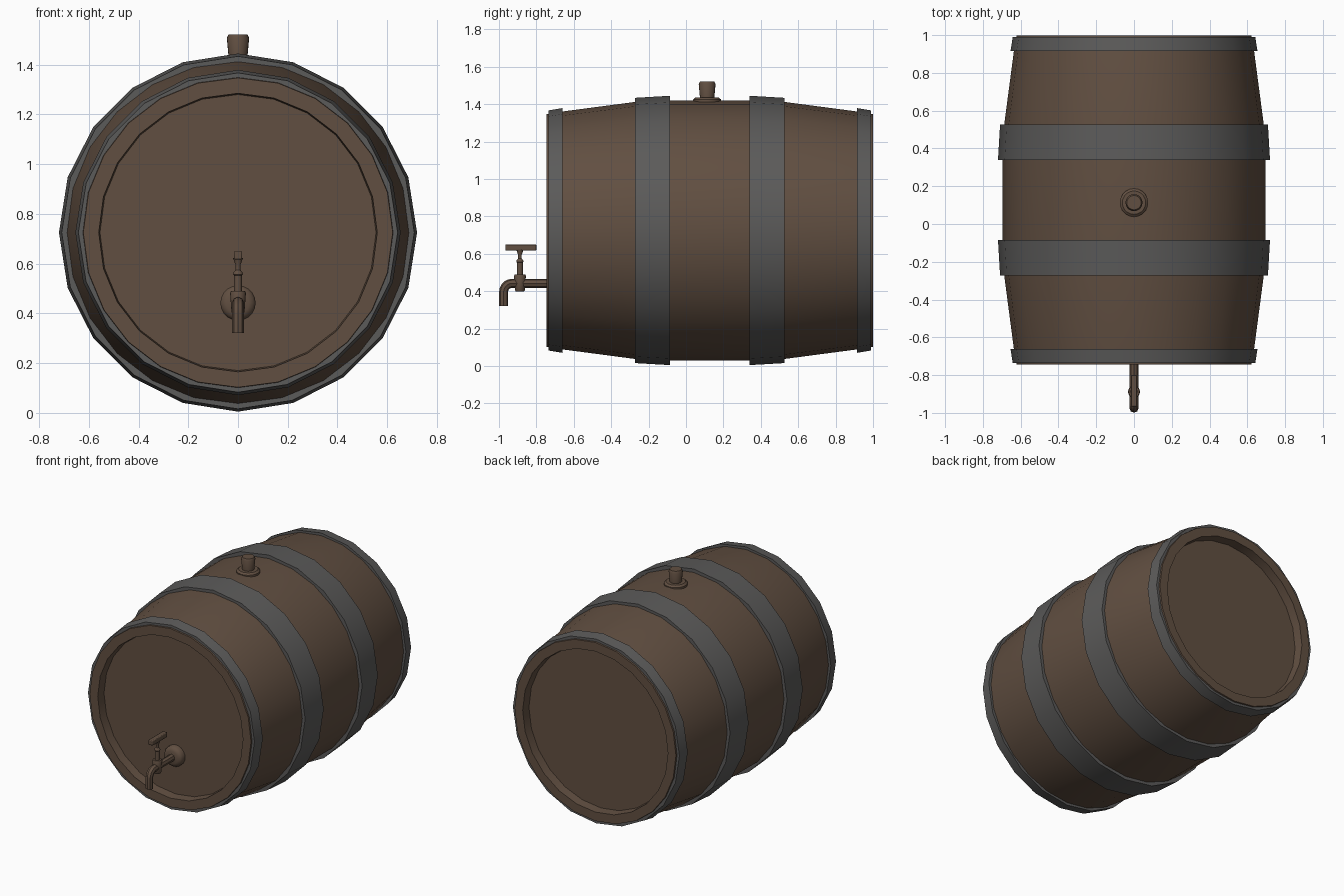
import bpy, bmesh, math
from mathutils import Vector, Matrix

if "Cube" in bpy.data.objects:
    bpy.data.objects.remove(bpy.data.objects["Cube"])


def material(name, rgb):
    m = bpy.data.materials.new(name)
    m.diffuse_color = (*rgb, 1)
    m.use_nodes = True
    m.node_tree.nodes["Principled BSDF"].inputs["Base Color"].default_value = m.diffuse_color
    return m


WOOD = material("dark brown wood", (0.12, 0.078, 0.053))
IRON = material("dark grey iron", (0.105, 0.103, 0.101))
ZC, YC = 0.725, 0.127   # barrel axis height and mid length


def finish(ob, mat, angle):
    ob.data.materials.clear()
    ob.data.materials.append(mat)
    bpy.ops.object.select_all(action='DESELECT')
    ob.select_set(True)
    bpy.context.view_layer.objects.active = ob
    bpy.ops.object.shade_smooth_by_angle(angle=math.radians(angle))
    return ob


def lathe(name, profile, sides, mat, loc, axis='Z', closed=False, angle=35):
    """Spin (radius, height) points round an axis; open profiles get end caps."""
    bm = bmesh.new()
    rings = []
    for r, h in profile:
        ring = []
        for i in range(sides):
            a = 2 * math.pi * i / sides
            ring.append(bm.verts.new((r * math.cos(a), r * math.sin(a), h)))
        rings.append(ring)
    pairs = list(zip(rings, rings[1:]))
    if closed:
        pairs.append((rings[-1], rings[0]))
    else:
        bm.faces.new(rings[0])
        bm.faces.new(rings[-1])
    for a, b in pairs:
        for i in range(sides):
            j = (i + 1) % sides
            bm.faces.new((a[i], a[j], b[j], b[i]))
    if axis == 'Y':   # height runs along +y
        bmesh.ops.rotate(bm, verts=bm.verts, matrix=Matrix.Rotation(-math.pi / 2, 3, 'X'))
    bmesh.ops.recalc_face_normals(bm, faces=bm.faces)
    me = bpy.data.meshes.new(name)
    bm.to_mesh(me)
    bm.free()
    ob = bpy.data.objects.new(name, me)
    ob.location = loc
    bpy.context.collection.objects.link(ob)
    return finish(ob, mat, angle)


def box(name, size, loc, mat, bevel):
    bpy.ops.mesh.primitive_cube_add(size=1, location=loc)
    ob = bpy.context.object
    ob.name = name
    ob.scale = size
    bpy.ops.object.transform_apply(location=False, rotation=False, scale=True)
    b = ob.modifiers.new("bevel", 'BEVEL')
    b.width, b.segments = bevel, 2
    return finish(ob, mat, 35)


# Staved body with recessed heads, mirrored about the mid length
half = [(0.555, 0.81), (0.56, 0.872), (0.622, 0.872), (0.635, 0.795),
        (0.687, 0.40), (0.696, 0.21)]
body = half + [(r, -h) for r, h in reversed(half)]
lathe("barrel_body", body, 24, WOOD, (0, YC, ZC), 'Y')

# Iron hoops: thin tapered rings, wider edge toward the middle
hoops = {"end_hoop": [(0.615, 0.862), (0.642, 0.862), (0.654, 0.788), (0.62, 0.788)],
         "middle_hoop": [(0.67, 0.40), (0.709, 0.40), (0.72, 0.212), (0.67, 0.212)]}
for name, prof in hoops.items():
    for side, s in (("back", 1), ("front", -1)):
        lathe(f"{side}_{name}", [(r, s * h) for r, h in prof], 20, IRON,
              (0, YC, ZC), 'Y', closed=True)

# Bung on top
lathe("bung_collar", [(0.075, 1.40), (0.075, 1.425), (0.062, 1.436)], 20, WOOD, (0, 0.113, 0))
lathe("bung", [(0.037, 1.42), (0.045, 1.508), (0.038, 1.522)], 20, WOOD, (0, 0.113, 0))

# Tap: flange, bent pipe, valve, stem and handle
TY, TZ = -0.888, 0.442
lathe("tap_flange", [(0.045, -0.73), (0.062, -0.722), (0.071, -0.708), (0.071, -0.67)],
      20, WOOD, (0, 0, TZ), 'Y')
cu = bpy.data.curves.new("tap_pipe", 'CURVE')
cu.dimensions = '3D'
cu.bevel_depth = 0.024
cu.bevel_resolution = 2
cu.use_fill_caps = True
bend = [(-0.93 - 0.045 * math.sin(t), TZ - 0.045 + 0.045 * math.cos(t))
        for t in (i * math.pi / 10 for i in range(6))]
path = [(-0.68, TZ)] + bend + [(-0.975, 0.322)]
sp = cu.splines.new('POLY')
sp.points.add(len(path) - 1)
for p, (y, z) in zip(sp.points, path):
    p.co = (0, y, z, 1)
pipe = bpy.data.objects.new("tap_pipe", cu)
bpy.context.collection.objects.link(pipe)
bpy.ops.object.select_all(action='DESELECT')
pipe.select_set(True)
bpy.context.view_layer.objects.active = pipe
bpy.ops.object.convert(target='MESH')
finish(bpy.context.object, WOOD, 40)

lathe("tap_valve", [(0.022, 0.398), (0.026, 0.405), (0.032, 0.482), (0.028, 0.49)],
      16, WOOD, (0, TY, 0))
lathe("tap_stem", [(0.016, 0.48), (0.016, 0.553), (0.02, 0.557), (0.018, 0.565),
                   (0.01, 0.575), (0.01, 0.595), (0.02, 0.622)], 14, WOOD, (0, TY, 0))
box("tap_handle", (0.034, 0.165, 0.034), (0, -0.883, 0.634), WOOD, 0.005)
